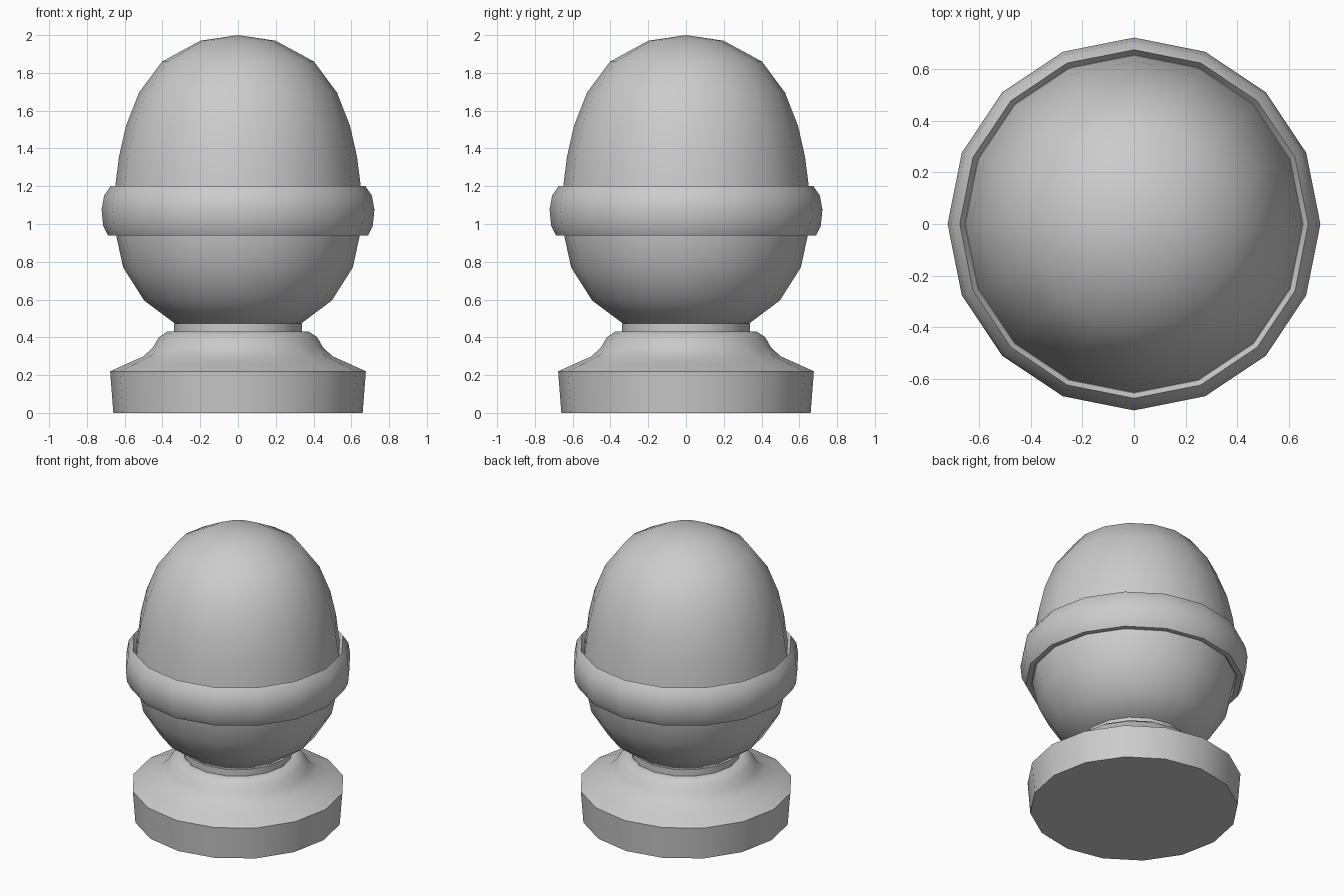
import bpy, bmesh, math

SIDES = 16

cube = bpy.data.objects.get("Cube")
if cube:
    bpy.data.objects.remove(cube, do_unlink=True)

stone = bpy.data.materials.new("grey stone")
stone.use_nodes = True
colour = (0.6, 0.6, 0.6, 1)
stone.diffuse_color = colour
stone.node_tree.nodes["Principled BSDF"].inputs["Base Color"].default_value = colour


def lathe(name, profile, smooth_angle=40):
    """Turn a (radius, height) profile, listed bottom to top, about the z axis."""
    bm = bmesh.new()
    points = [bm.verts.new((r, 0, z)) for r, z in profile]
    edges = [bm.edges.new(pair) for pair in zip(points, points[1:])]
    bmesh.ops.spin(bm, geom=points + edges, cent=(0, 0, 0), axis=(0, 0, 1),
                   angle=math.tau, steps=SIDES, use_merge=True)
    bmesh.ops.remove_doubles(bm, verts=bm.verts, dist=0.0005)
    bmesh.ops.recalc_face_normals(bm, faces=bm.faces)
    mesh = bpy.data.meshes.new(name)
    bm.to_mesh(mesh)
    bm.free()
    mesh.materials.append(stone)
    obj = bpy.data.objects.new(name, mesh)
    bpy.context.collection.objects.link(obj)
    bpy.ops.object.select_all(action='DESELECT')
    bpy.context.view_layer.objects.active = obj
    obj.select_set(True)
    bpy.ops.object.shade_smooth_by_angle(angle=math.radians(smooth_angle))
    return obj


# Round plinth with a flared top and recessed neck
lathe("base", [(0, 0), (0.66, 0), (0.677, 0.22), (0.585, 0.262), (0.50, 0.30),
               (0.45, 0.347), (0.42, 0.40), (0.375, 0.431), (0.345, 0.431),
               (0.325, 0.41), (0, 0.41)])
lathe("neck", [(0, 0.40), (0.34, 0.40), (0.34, 0.474), (0, 0.474)])

# Cup with the rounded band around its rim
lathe("cup", [(0, 0.46), (0.33, 0.47), (0.497, 0.595), (0.608, 0.77),
              (0.645, 0.94), (0.65, 1.0)])
lathe("band", [(0.63, 0.965), (0.655, 0.94), (0.688, 0.94), (0.714, 0.99),
               (0.722, 1.077), (0.709, 1.15), (0.675, 1.2), (0.655, 1.17),
               (0.62, 1.17)], 45)

# Egg-shaped nut
lathe("nut", [(0.655, 1.15), (0.65, 1.2), (0.63, 1.357), (0.593, 1.52),
              (0.524, 1.696), (0.402, 1.86), (0.20, 1.97), (0, 2.0)])
